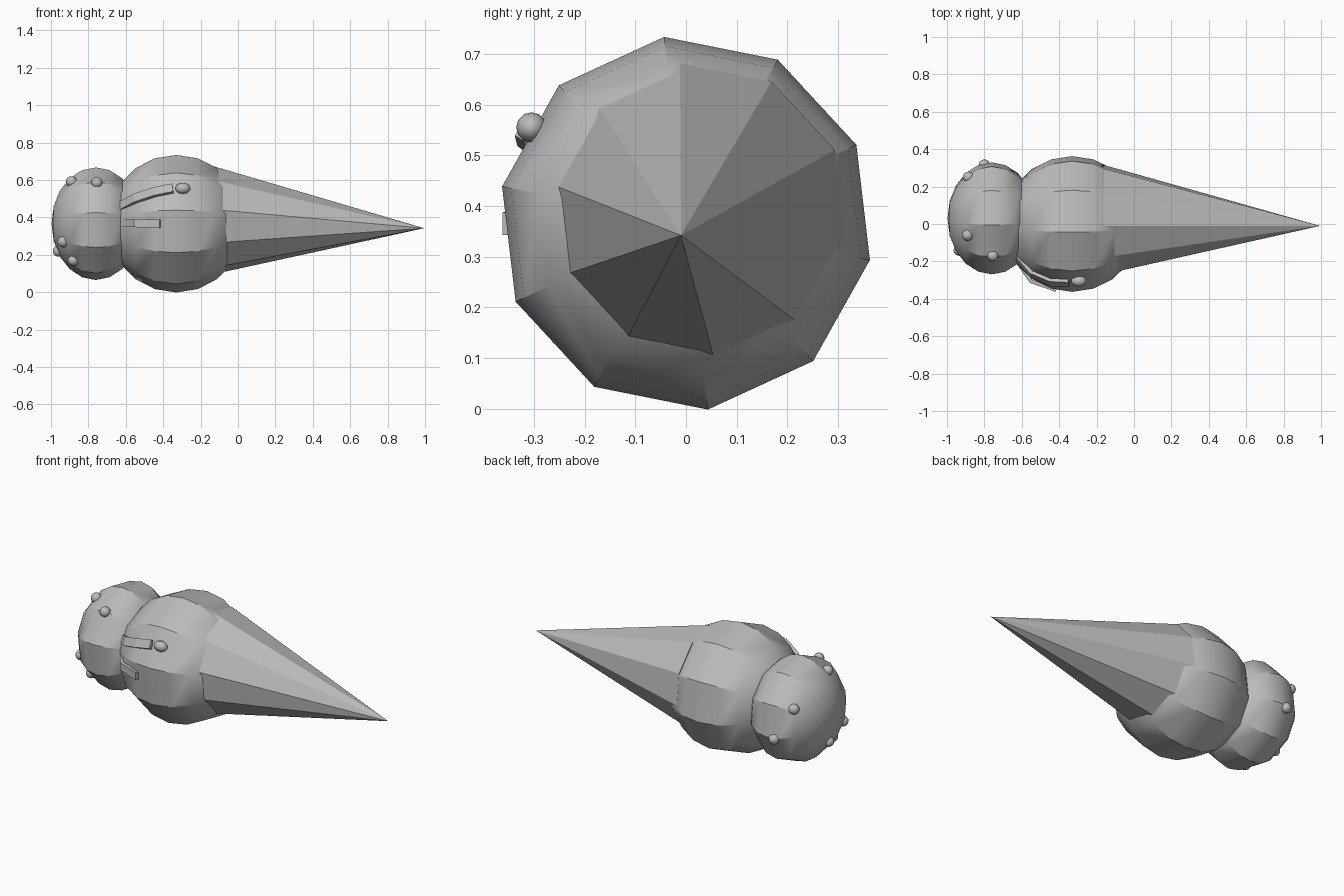
import bpy, bmesh, math
from mathutils import Matrix, Vector

if "Cube" in bpy.data.objects:
    bpy.data.objects.remove(bpy.data.objects["Cube"])

grey = bpy.data.materials.new("plain_grey")
grey.diffuse_color = (0.5, 0.5, 0.5, 1)
grey.use_nodes = True
grey.node_tree.nodes["Principled BSDF"].inputs["Base Color"].default_value = grey.diffuse_color

# Local z becomes world x, so every turned part lies along x
LIE = Matrix(((0, 0, 1, 0), (1, 0, 0, 0), (0, 1, 0, 0), (0, 0, 0, 1)))


def finish(name, bm, smooth=True):
    bmesh.ops.recalc_face_normals(bm, faces=bm.faces)
    me = bpy.data.meshes.new(name)
    bm.to_mesh(me)
    bm.free()
    me.materials.append(grey)
    ob = bpy.data.objects.new(name, me)
    bpy.context.collection.objects.link(ob)
    if smooth:
        bpy.ops.object.select_all(action='DESELECT')
        ob.select_set(True)
        bpy.context.view_layer.objects.active = ob
        bpy.ops.object.shade_smooth_by_angle(angle=math.radians(30))
    return ob


def ball(name, centre, radii, spin=0.0, sides=10, rings=10):
    bm = bmesh.new()
    bmesh.ops.create_uvsphere(bm, u_segments=sides, v_segments=rings, radius=1)
    size = Matrix.Diagonal((*radii, 1))
    turn = Matrix.Rotation(math.radians(spin), 4, 'Z')
    bm.transform(Matrix.Translation(centre) @ size @ LIE @ turn)
    return finish(name, bm)


def ribbon(name, path, hub, width, thick):
    """Thin strip following a path, with its flat side facing away from hub."""
    bm = bmesh.new()
    pts = [Vector(p) for p in path]
    rows = []
    for i, p in enumerate(pts):
        along = (pts[min(i + 1, len(pts) - 1)] - pts[max(i - 1, 0)]).normalized()
        out = p - Vector(hub)
        out = (out - along * out.dot(along)).normalized()
        side = along.cross(out) * width / 2
        rows.append([bm.verts.new(p + s * side + o * out * thick)
                     for s, o in ((-1, 0), (1, 0), (1, -1), (-1, -1))])
    for a, b in zip(rows, rows[1:]):
        for k in range(4):
            n = (k + 1) % 4
            bm.faces.new((a[k], a[n], b[n], b[k]))
    bm.faces.new(rows[0])
    bm.faces.new(rows[-1])
    return finish(name, bm, smooth=False)


# Two scoops
HUB = (-0.33, 0, 0.366)
ball("large_scoop", HUB, (0.37, 0.37, 0.37), spin=6.7)
ball("small_scoop", (-0.76, 0.03, 0.366), (0.237, 0.305, 0.303), spin=6.7)

# Wafer cone, slightly tilted
bm = bmesh.new()
base = []
for i in range(10):
    a = math.radians(24.7 + 36 * i)
    base.append(bm.verts.new((-0.16, 0.023 + 0.298 * math.cos(a),
                              0.386 + 0.298 * math.sin(a))))
tip = bm.verts.new((0.995, -0.01, 0.342))
for i in range(10):
    bm.faces.new((base[i], base[(i + 1) % 10], tip))
bm.faces.new(base)
finish("wafer_cone", bm, smooth=False)

# Round sprinkles on the small scoop
for i, c in enumerate([(-0.755, -0.17, 0.585), (-0.89, -0.06, 0.59),
                       (-0.885, 0.25, 0.475), (-0.80, 0.315, 0.30),
                       (-0.935, -0.14, 0.27), (-0.96, 0.03, 0.22),
                       (-0.88, -0.12, 0.17)]):
    ball(f"sprinkle_{i + 1}", c, (0.03, 0.03, 0.03), sides=12, rings=8)

# Syrup drips on the front of the large scoop
ribbon("upper_drip", [(-0.63, -0.19, 0.465), (-0.556, -0.275, 0.505),
                      (-0.45, -0.32, 0.54), (-0.35, -0.325, 0.56)],
       HUB, 0.05, 0.02)
ribbon("lower_drip", [(-0.65, -0.18, 0.37), (-0.556, -0.315, 0.37),
                      (-0.42, -0.362, 0.365)], HUB, 0.045, 0.02)
ball("drip_bead", (-0.295, -0.305, 0.555), (0.04, 0.03, 0.03), sides=12, rings=8)
